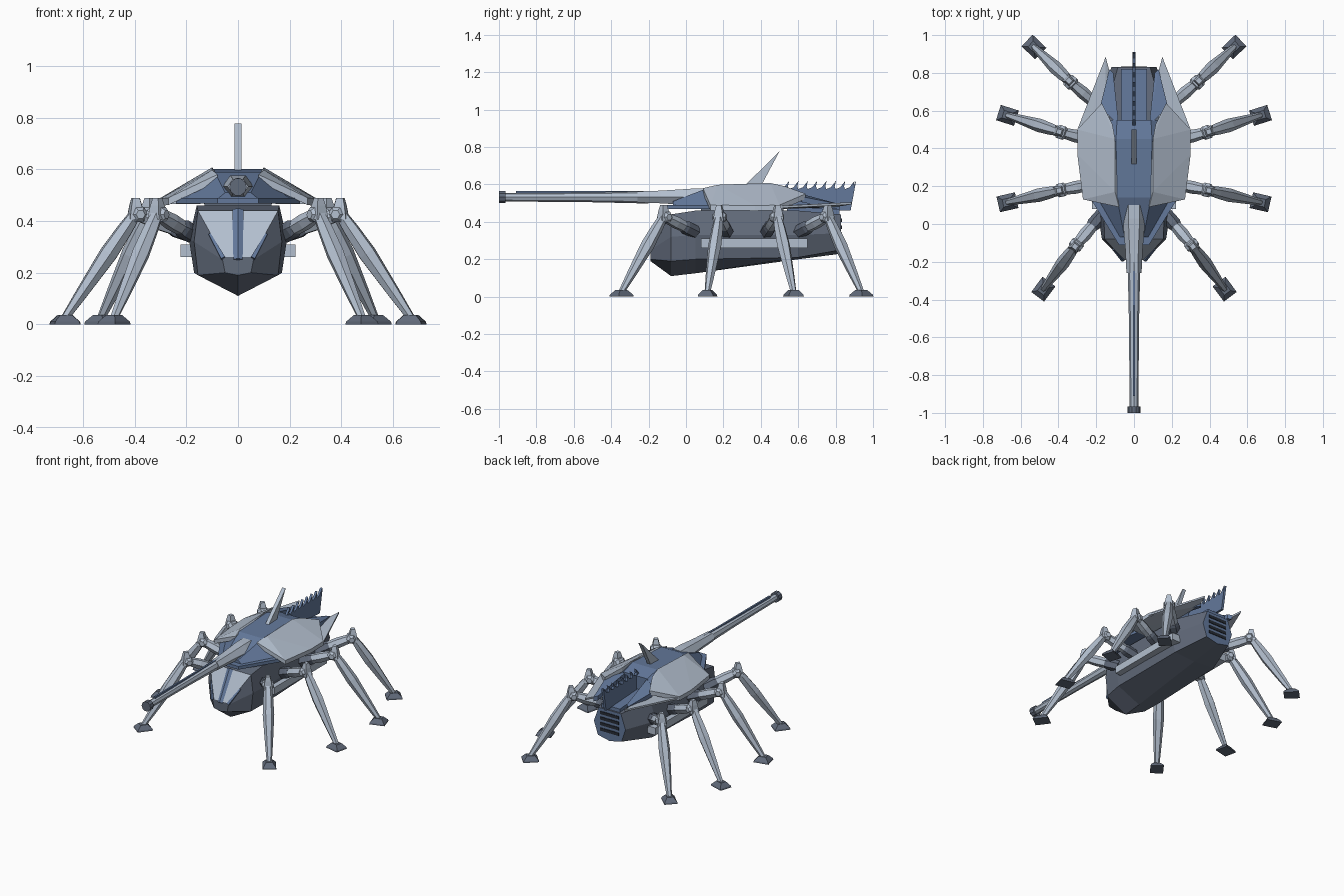
import bpy, bmesh, math
from mathutils import Vector as V

if "Cube" in bpy.data.objects:
    bpy.data.objects.remove(bpy.data.objects["Cube"])


def material(name, rgb):
    m = bpy.data.materials.new(name)
    m.use_nodes = True
    m.diffuse_color = (*rgb, 1)
    m.node_tree.nodes["Principled BSDF"].inputs["Base Color"].default_value = (*rgb, 1)
    return m


PALE = material("pale steel", (0.45, 0.52, 0.62))
GREY = material("dark grey", (0.12, 0.145, 0.195))
BLUE = material("slate blue", (0.125, 0.19, 0.33))
BLACK = material("slot black", (0.02, 0.025, 0.035))


def finish(name, bm, *mats):
    bmesh.ops.recalc_face_normals(bm, faces=bm.faces)
    me = bpy.data.meshes.new(name)
    bm.to_mesh(me)
    bm.free()
    for m in mats:
        me.materials.append(m)
    ob = bpy.data.objects.new(name, me)
    bpy.context.collection.objects.link(ob)
    return ob


def loft(name, rings, *mats):
    """Skin a list of equal rings and cap both ends."""
    bm = bmesh.new()
    rows = [[bm.verts.new(p) for p in r] for r in rings]
    n = len(rows[0])
    for a, b in zip(rows, rows[1:]):
        for i in range(n):
            bm.faces.new((a[i], a[(i + 1) % n], b[(i + 1) % n], b[i]))
    bm.faces.new(rows[0])
    bm.faces.new(rows[-1])
    return finish(name, bm, *mats)


def solid(name, points, mat):
    """Convex solid around some points."""
    bm = bmesh.new()
    for p in points:
        bm.verts.new(p)
    bmesh.ops.convex_hull(bm, input=bm.verts)
    bmesh.ops.dissolve_limit(bm, angle_limit=0.02, verts=bm.verts, edges=bm.edges)
    return finish(name, bm, mat)


def plate(name, points, drop, mat):
    return solid(name, points + [(x, y, z - drop) for x, y, z in points], mat)


def box(name, lo, hi, mat):
    return solid(name, [(x, y, z) for x in (lo[0], hi[0]) for y in (lo[1], hi[1])
                        for z in (lo[2], hi[2])], mat)


def side_slab(name, outline, half, mat):
    """Slab across x from a y-z outline."""
    return loft(name, [[(x, y, z) for y, z in outline] for x in (-half, half)], mat)


def limb(name, a, b, profile, mat, sides=6, squash=1.0):
    """Tapered bar from a to b; profile holds (fraction, radius)."""
    a, b = V(a), V(b)
    d = (b - a).normalized()
    u = d.cross(V((0, 0, 1))).normalized()
    w = u.cross(d)
    rings = []
    for t, r in profile:
        c = a.lerp(b, t)
        angles = [math.tau * i / sides for i in range(sides)]
        rings.append([c + u * (r * math.cos(k)) + w * (r * squash * math.sin(k)) for k in angles])
    return loft(name, rings, mat)


# Hull: stations of y, keel z, then x, z of chine, flank and deck edge
stations = [
    (-0.19, 0.19, 0.05, 0.20, 0.06, 0.25, 0.055, 0.26),
    (-0.08, 0.11, 0.155, 0.19, 0.17, 0.32, 0.155, 0.44),
    (0.05, 0.125, 0.17, 0.20, 0.19, 0.33, 0.16, 0.46),
    (0.60, 0.20, 0.16, 0.21, 0.19, 0.33, 0.15, 0.46),
    (0.83, 0.23, 0.09, 0.25, 0.12, 0.34, 0.085, 0.44),
]
rings = []
for y, k, cx, cz, fx, fz, tx, tz in stations:
    half = [(cx, y, cz), (fx, y, fz), (tx, y, tz)]
    rings.append([(0, y, k)] + half + [(-x, y, z) for x, y, z in reversed(half)])
hull = loft("hull", rings, GREY, PALE, BLUE)
for f in hull.data.polygons:
    if f.normal.y > 0.8:
        f.material_index = 2
    elif f.normal.y < -0.6 and f.normal.z > 0.3 and abs(f.center.x) < 0.01:
        f.material_index = 1

# Front glacis trim
limb("glacis_stripe", (0, -0.195, 0.252), (0, -0.085, 0.445), [(0, 0.018), (1, 0.022)], BLUE, 4, 0.4)
for s in (1, -1):
    limb("glacis_edge", (s * 0.057, -0.19, 0.255), (s * 0.11, -0.133, 0.35),
         [(0, 0.012), (1, 0.006)], BLUE, 4)
    box("side_rail", (s * 0.16, 0.08, 0.26), (s * 0.222, 0.65, 0.31), PALE)

# Rear grille
side_slab("engine_cover", [(0.54, 0.44), (0.54, 0.48), (0.82, 0.465), (0.82, 0.42)], 0.07, BLUE)
for i in range(4):
    z = 0.285 + i * 0.038
    box("grille_slot", (-0.07, 0.826, z), (0.07, 0.834, z + 0.02), BLACK)

# Turret: base deck and sloped core
deck = [(0.08, -0.11), (0.19, 0.07), (0.24, 0.15), (0.22, 0.30)]
plate("turret_base", [(s * x, y, 0.49) for x, y in deck for s in (1, -1)], 0.022, BLUE)
core = []
for y, wide, low, narrow, high in [(-0.07, 0.08, 0.485, 0.05, 0.51), (0.14, 0.20, 0.485, 0.09, 0.59),
                                   (0.45, 0.24, 0.485, 0.095, 0.602), (0.55, 0.18, 0.485, 0.09, 0.575)]:
    core.append([(wide, y, low), (narrow, y, high), (-narrow, y, high), (-wide, y, low)])
loft("turret_core", core, BLUE)
box("turret_ring", (-0.13, 0.08, 0.44), (0.13, 0.52, 0.486), GREY)

# Armour plates, rear cheeks and tail blades
for s in (1, -1):
    armour = [(0.08, 0.09, 0.58), (0.10, 0.17, 0.598), (0.10, 0.45, 0.608), (0.115, 0.53, 0.59),
              (0.17, 0.64, 0.55), (0.30, 0.50, 0.490), (0.30, 0.37, 0.487), (0.27, 0.13, 0.490)]
    plate("armour_plate", [(s * x, y, z) for x, y, z in armour], 0.028, PALE)
    cheek = [(0.08, 0.52, 0.575), (0.18, 0.62, 0.535), (0.11, 0.80, 0.50), (0.13, 0.82, 0.495)]
    plate("rear_cheek", [(s * x, y, z) for x, y, z in cheek], 0.03, BLUE)
    tail = [(0.29, 0.30, 0.478), (0.30, 0.50, 0.485), (0.15, 0.885, 0.505),
            (0.125, 0.79, 0.49), (0.13, 0.56, 0.482), (0.15, 0.30, 0.478)]
    plate("tail_blade", [(s * x, y, z) for x, y, z in tail], 0.012, PALE)

# Serrated rear fin and horn
teeth = []
for i in range(8):
    y = 0.50 + i * 0.05
    teeth += [(y, 0.575), (y + 0.025, 0.585), (y + 0.052, 0.62), (y + 0.045, 0.59)]
side_slab("serrated_fin", [(0.50, 0.47)] + teeth + [(0.91, 0.622), (0.88, 0.46)], 0.008, BLUE)
side_slab("horn", [(0.31, 0.59), (0.50, 0.777), (0.40, 0.59)], 0.013, PALE)

# Gun
limb("barrel", (0, -0.97, 0.532), (0, -0.2, 0.532), [(0, 0.023), (0.6, 0.027), (1, 0.034)], PALE, 8)
limb("muzzle", (0, -1, 0.532), (0, -0.965, 0.532), [(0, 0.034), (1, 0.034)], GREY, 10)
limb("mantlet", (0, -0.26, 0.533), (0, 0.10, 0.533),
     [(0, 0.040), (0.35, 0.046), (0.8, 0.060), (1, 0.060)], PALE, 6, 0.85)
box("barrel_rail", (-0.006, -0.91, 0.55), (0.006, -0.25, 0.566), BLUE)

# Legs: hip, knee and foot positions on the left side
legs = [((0.17, 0.05), (0.305, -0.11), (0.48, -0.345)),
        ((0.17, 0.22), (0.385, 0.18), (0.67, 0.115)),
        ((0.17, 0.43), (0.385, 0.485), (0.67, 0.575)),
        ((0.16, 0.60), (0.335, 0.75), (0.53, 0.937))]
for s in (1, -1):
    for h, k, f in legs:
        hip, knee, foot = V((s * h[0], h[1], 0.345)), V((s * k[0], k[1], 0.425)), V((s * f[0], f[1], 0))
        out = (foot - V((knee.x, knee.y, 0))).normalized()
        side = V((-out.y, out.x, 0))
        up = V((0, 0, 1))
        limb("hip_collar", hip, hip.lerp(knee, 0.4), [(0, 0.036), (0.8, 0.038), (1, 0.032)], GREY)
        limb("upper_leg", hip, knee, [(0.3, 0.030), (0.65, 0.034), (1, 0.027)], PALE)
        limb("knee_pin", knee - side * 0.036, knee + side * 0.036,
             [(0, 0.018), (0.25, 0.034), (0.75, 0.034), (1, 0.018)], PALE)
        # Knee spur
        base = knee + out * 0.012
        solid("knee_spur", [base + out * a + side * b + up * z
                            for z, r in ((-0.02, 0.028), (0.035, 0.02), (0.065, 0.013))
                            for a in (-r, r) for b in (-r, r)], PALE)
        limb("lower_leg", knee + out * 0.015, foot + up * 0.025,
             [(0, 0.024), (0.15, 0.031), (0.38, 0.036), (0.75, 0.025), (1, 0.016)], PALE)
        solid("foot", [foot + out * (a * r) + side * (b * r * 0.85) + up * z
                       for z, r in ((0, 0.05), (0.01, 0.048), (0.036, 0.024))
                       for a in (-1, 1) for b in (-1, 1)], GREY)
